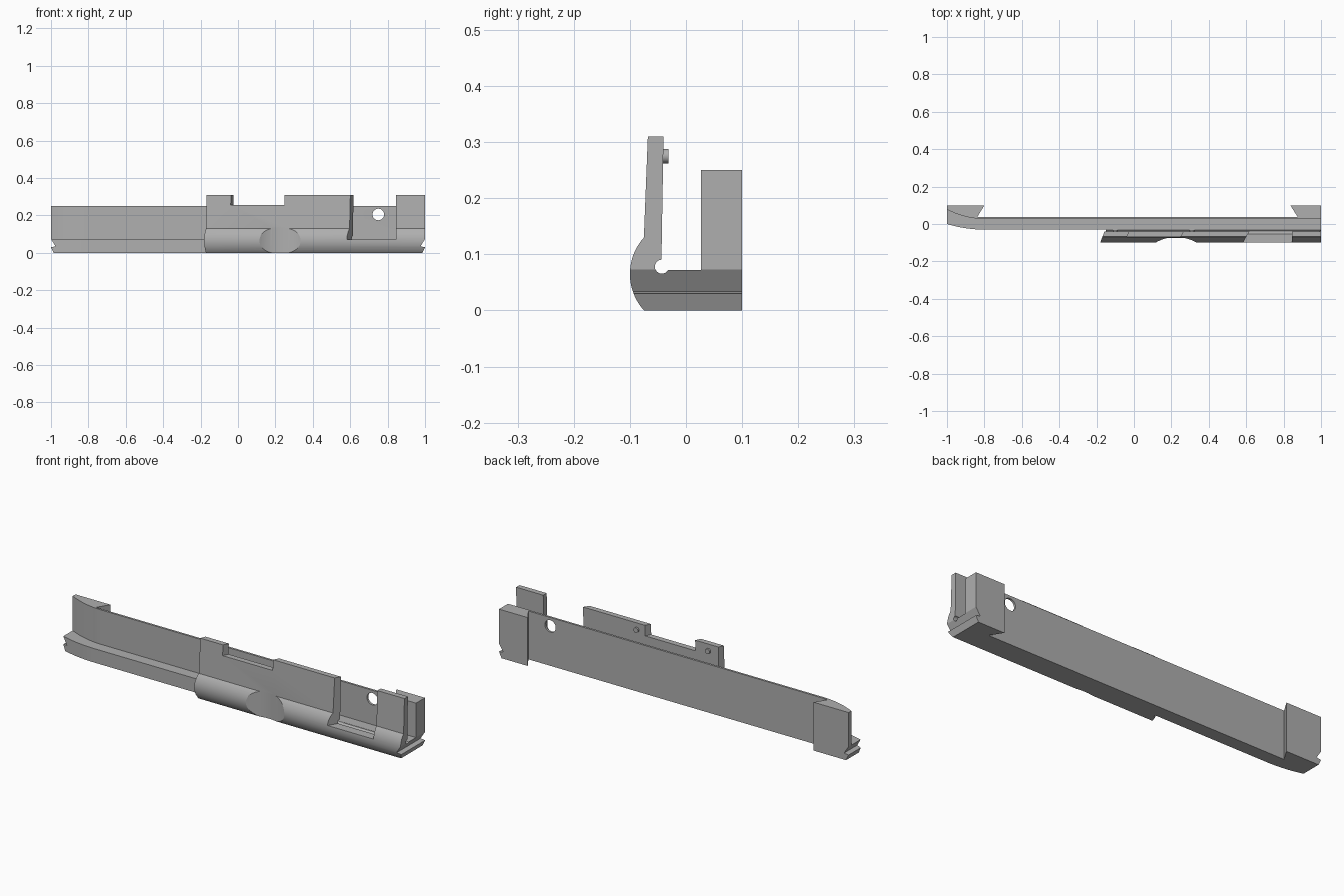
import bpy, bmesh, math
from mathutils import Vector

if "Cube" in bpy.data.objects:
    bpy.data.objects.remove(bpy.data.objects["Cube"], do_unlink=True)

grey = bpy.data.materials.new("plain grey")
grey.use_nodes = True
grey.diffuse_color = (0.43, 0.43, 0.43, 1)
grey.node_tree.nodes["Principled BSDF"].inputs["Base Color"].default_value = grey.diffuse_color


def prism(name, outline, axis, lo, hi):
    """Extrude a 2D outline along an axis; the outline uses the other two axes in order."""
    def place(p, d):
        c = list(p)
        c.insert("xyz".index(axis), d)
        return Vector(c)
    bm = bmesh.new()
    face = bm.faces.new([bm.verts.new(place(p, lo)) for p in outline])
    out = bmesh.ops.extrude_face_region(bm, geom=[face])
    verts = [v for v in out["geom"] if isinstance(v, bmesh.types.BMVert)]
    bmesh.ops.translate(bm, verts=verts, vec=place((0, 0), hi - lo))
    bmesh.ops.recalc_face_normals(bm, faces=bm.faces)
    mesh = bpy.data.meshes.new(name)
    bm.to_mesh(mesh)
    bm.free()
    mesh.materials.append(grey)
    ob = bpy.data.objects.new(name, mesh)
    bpy.context.collection.objects.link(ob)
    return ob


def circle(a, b, r, n=32):
    return [(a + r * math.cos(2 * math.pi * i / n), b + r * math.sin(2 * math.pi * i / n))
            for i in range(n)]


def combine(ob, tools, operation):
    for tool in tools:
        tool.hide_render = True
        mod = ob.modifiers.new(tool.name, "BOOLEAN")
        mod.operation, mod.solver, mod.object = operation, "EXACT", tool
    bpy.context.view_layer.update()
    graph = bpy.context.evaluated_depsgraph_get()
    mesh = bpy.data.meshes.new_from_object(ob.evaluated_get(graph))
    ob.modifiers.clear()
    ob.data = mesh
    for tool in tools:
        bpy.data.objects.remove(tool, do_unlink=True)


def rail_outline(front, sweep):
    """Plan with a front edge that sweeps back at one end and undercut end blocks behind."""
    steps = 10
    curve = [(-0.8 - 0.2 * i / steps, front + sweep * (i / steps) ** 2)
             for i in range(steps, -1, -1)]
    return curve + [(1, front), (1, 0.1), (0.836, 0.1), (0.875, 0.038),
                    (-0.838, 0.038), (-0.8, 0.1), (-1, 0.1)]


# Floor rail and thin back wall
body = prism("slide_rail", rail_outline(-0.03, 0.03), "z", 0, 0.072)
wall = prism("back_wall", rail_outline(0.027, 0.05), "z", 0.03, 0.25)

# Front cover: upright plate over a rounded bulge
arc = [(-0.003 - 0.097 * math.cos(a), 0.065 + 0.097 * math.sin(a))
       for a in (math.radians(-42 + 84 * i / 16) for i in range(17))]
cover = prism("front_cover", arc + [(-0.068, 0.31), (-0.04, 0.31), (-0.044, 0.072),
                                    (0.01, 0.072), (0.01, 0)], "x", -0.22, 1)

# Openings in the cover: slanted end, top notch, window and thumb recess
cuts = [
    prism("end_slant", [(-0.3, -0.15), (-0.2, -0.15), (-0.154, -0.031), (-0.3, -0.031)],
          "z", -0.1, 0.4),
    prism("end_trim", [(-0.3, -0.04), (-0.15, -0.04), (-0.15, 0.02), (-0.3, 0.02)],
          "z", -0.1, 0.4),
    prism("top_notch", [(-0.046, -0.085), (-0.02, -0.03), (0.268, -0.03), (0.24, -0.085)],
          "z", 0.255, 0.4),
    prism("window", [(0.57, -0.12), (0.623, -0.03), (0.845, -0.03), (0.845, -0.12)],
          "z", 0.071, 0.4),
    prism("thumb_recess", circle(0.225, -0.287, 0.217, 96), "z", -0.1, 0.135),
    prism("corner_groove", circle(-0.043, 0.078, 0.0125, 24), "x", -0.3, 1.1),
]
combine(cover, cuts, "DIFFERENCE")
combine(body, [wall, cover], "UNION")

# Toothed ends and the round hole through the wall
tooth = [(1.03, 0.073), (1, 0.073), (0.975, 0.034), (1, 0.03), (0.985, -0.002), (1.03, -0.002)]
cuts = [prism("tooth", [(s * x, z) for x, z in tooth], "y", -0.2, 0.2) for s in (-1, 1)]
cuts.append(prism("wall_hole", circle(0.75, 0.205, 0.031), "y", 0, 0.06))
combine(body, cuts, "DIFFERENCE")

# Small pins on the inside of the cover
parts = [body]
for side, x in (("right", -0.1), ("left", 0.31)):
    parts.append(prism(side + "_pin", circle(x, 0.275, 0.013, 20), "y", -0.05, -0.031))

bpy.ops.object.select_all(action="DESELECT")
for ob in parts:
    ob.select_set(True)
bpy.context.view_layer.objects.active = body
bpy.ops.object.shade_smooth_by_angle(angle=math.radians(25))
